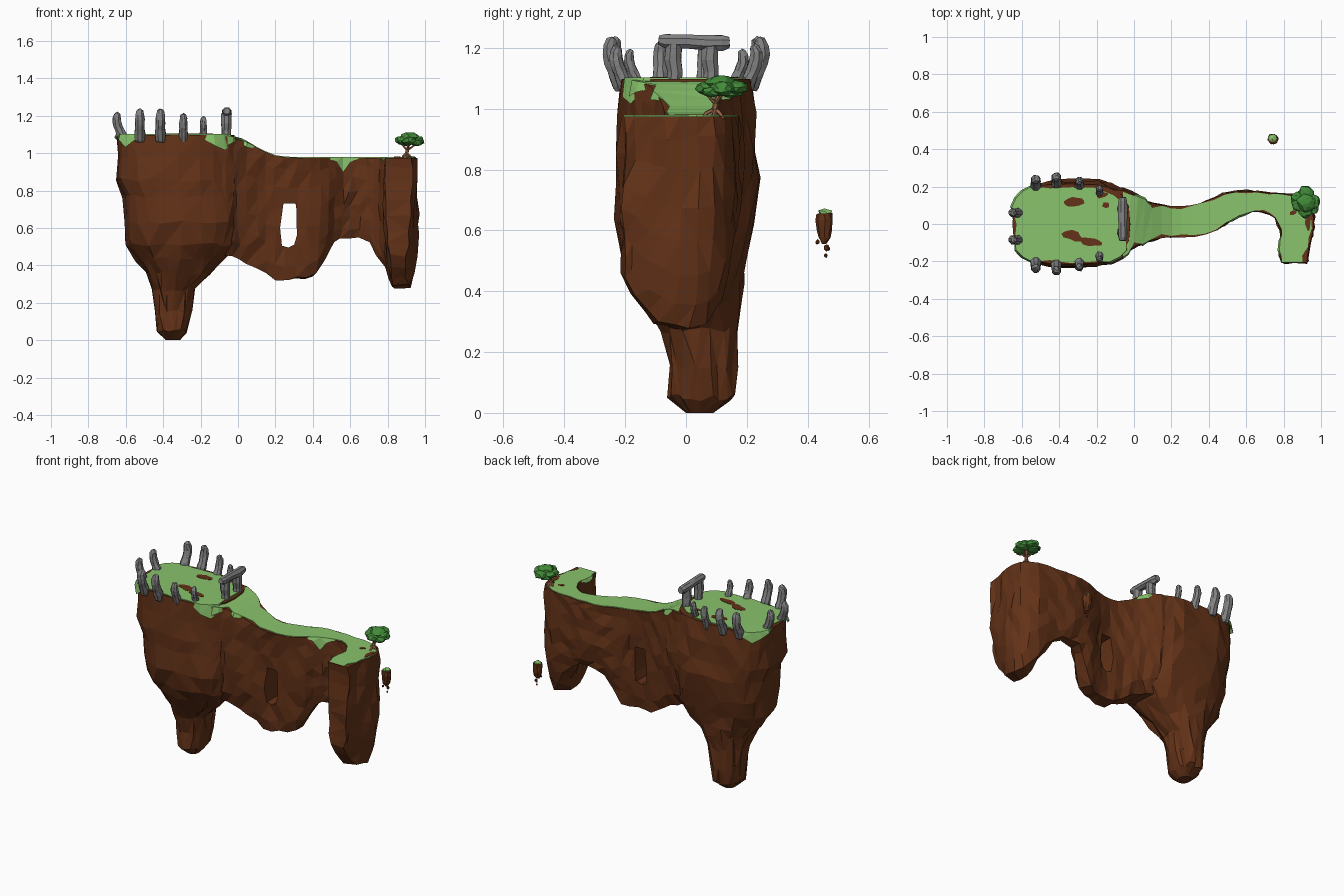
import bpy, bmesh, math, random
from mathutils import Vector as V

if "Cube" in bpy.data.objects:
    bpy.data.objects.remove(bpy.data.objects["Cube"])

random.seed(4)


def mat(name, *c):
    m = bpy.data.materials.new(name)
    m.diffuse_color = (*c, 1)
    m.use_nodes = True
    m.node_tree.nodes["Principled BSDF"].inputs["Base Color"].default_value = m.diffuse_color
    return m


ROCK = mat("earth", .125, .032, .009)
GRASS = mat("grass", .25, .55, .15)
STONE = mat("stone", .22, .22, .225)
LEAF = mat("leaf", .055, .26, .04)
BARK = mat("bark", .33, .14, .065)


def jit(v, a):
    return v + V([random.uniform(-a, a) for _ in range(3)])


def finish(name, bm, m):
    bmesh.ops.recalc_face_normals(bm, faces=bm.faces)
    bmesh.ops.triangulate(bm, faces=bm.faces)
    me = bpy.data.meshes.new(name)
    bm.to_mesh(me)
    bm.free()
    me.materials.append(m)
    ob = bpy.data.objects.new(name, me)
    bpy.context.collection.objects.link(ob)
    return ob


def loft(name, rings, m, closed=True, caps=(True, True)):
    bm = bmesh.new()
    vs = [[bm.verts.new(p) for p in r] for r in rings]
    n = len(vs[0])
    for a, b in zip(vs, vs[1:]):
        for i in range(n if closed else n - 1):
            j = (i + 1) % n
            bm.faces.new((a[i], a[j], b[j], b[i]))
    for use, r in zip(caps, (vs[0], vs[-1])):
        if use and closed:
            bm.faces.new(r)
    return finish(name, bm, m)


def blob(name, loc, size, m, sub=2, j=.1):
    bm = bmesh.new()
    bmesh.ops.create_icosphere(bm, subdivisions=sub, radius=1)
    for v in bm.verts:
        v.co = V([a * b for a, b in zip(jit(v.co, j), size)]) + V(loc)
    return finish(name, bm, m)


def oval(x0, x1, y0, y1, z, p=2.0, n=24):
    r = []
    for i in range(n):
        c, s = math.cos(math.tau * i / n), math.sin(math.tau * i / n)
        r.append(V(((x0 + x1) / 2 + (x1 - x0) / 2 * math.copysign(abs(c) ** (2 / p), c),
                    (y0 + y1) / 2 + (y1 - y0) / 2 * math.copysign(abs(s) ** (2 / p), s), z)))
    return r


# places where the grass hangs over the edge: x, y, radius, depth
SPOTS = [(-.58, -.17, .09, .07), (-.09, -.19, .12, .08), (-.6, .17, .11, .07),
         (.56, .05, .06, .085), (.06, -.1, .05, .03), (.03, .13, .07, .04), (.8, -.1, .06, .03)]


def hang(p):
    d = max(max(0, 1 - math.hypot(p.x - x, p.y - y) / r) * h for x, y, r, h in SPOTS)
    return d * random.uniform(.8, 1.25)


# head of the island: stacked rings tapering to a hanging spike
head = [(-.65, -.02, -.215, .215, 1.097, 3), (-.65, -.01, -.22, .23, .98, 3),
        (-.65, 0, -.23, .235, .86, 2.9), (-.615, 0, -.232, .235, .77, 2.8),
        (-.61, .01, -.23, .225, .63, 2.6), (-.6, 0, -.205, .2, .51, 2.4),
        (-.55, -.07, -.17, .19, .43, 2.3), (-.49, -.16, -.13, .18, .36, 2.2),
        (-.455, -.225, -.08, .175, .27, 2.2), (-.44, -.245, -.06, .165, .15, 2.2),
        (-.43, -.27, -.055, .155, .05, 2.3), (-.385, -.31, 0, .09, 0, 2)]
rings = []
for k, h in enumerate(head):
    r = oval(*h)
    if 0 < k < len(head) - 1:
        r = [jit(p, .011) for p in r]
    rings.append(r)
top_edge = rings[0]
loft("island_head", rings, ROCK)

# ridge and end pillar: back edge, front edge, top and bottom at stations along the path
ridge = [(-.2, .18, -.2, -.18, 1.09, .46), (-.06, .18, -.06, -.17, 1.09, .46),
         (.02, .14, 0, -.12, 1.075, .44), (.1, .11, .1, -.085, 1.03, .39),
         (.2, .095, .2, -.07, .985, .32), (.3, .1, .32, -.07, .975, .33),
         (.38, .12, .44, -.035, .975, .35), (.48, .16, .52, .03, .975, .52),
         (.6, .175, .6, .065, .975, .55), (.72, .165, .69, .065, .975, .52),
         (.86, .15, .755, .03, .975, .38), (.945, .09, .785, -.03, .975, .29),
         (.96, -.02, .79, -.08, .975, .28), (.935, -.12, .785, -.14, .975, .33),
         (.925, -.205, .785, -.205, .975, .45)]


def smooth(rows):
    out = []
    for i in range(len(rows) - 1):
        q = [rows[max(0, min(len(rows) - 1, i + d))] for d in (-1, 0, 1, 2)]
        out += [rows[i], [(-a + 9 * b + 9 * c - d) / 16 for a, b, c, d in zip(*q)]]
    return out + [rows[-1]]


levels = [(0, 1), (.1, 1.03), (.25, 1.03), (.42, 1.05), (.58, 1), (.74, .9), (.88, .76), (1, .5)]
path = smooth(ridge)
rings = []
for xl, yl, xr, yr, zt, zb in path:
    L, R = V((xl, yl, 0)), V((xr, yr, 0))
    mid = (L + R) / 2
    thin = .4 * max(0, 1 - abs(mid.x - .27) / .2)  # hollowed around the window
    sides = []
    for e in (L, R):
        sides.append([jit(mid + (e - mid) * f * (1 - thin * math.sin(math.pi * t)) + V((0, 0, zt + (zb - zt) * t)),
                          .01 if t else 0) for t, f in levels])
    rings.append(sides[0] + sides[1][::-1])
rock = loft("island_ridge", rings, ROCK)

# window through the ridge
hole = [(.235, .505), (.27, .495), (.3, .51), (.315, .56), (.311, .725), (.3, .732), (.243, .73), (.225, .6)]
cut = loft("window_cutter", [[V((x, y, z)) for x, z in hole] for y in (-.3, .3)], ROCK)
cut.hide_render = True
cut.hide_set(True)
b = rock.modifiers.new("window", 'BOOLEAN')
b.operation, b.object, b.solver = 'DIFFERENCE', cut, 'EXACT'

# grass on the head
c = V((-.33, 0, 1.1))
inner, outer = [], []
for p in top_edge:
    d = hang(p)
    out = (p - c).normalized()
    if d > .01:
        inner.append(p + out * .01 + V((0, 0, .005)))
        outer.append(p + out * .02 - V((0, 0, d)))
    else:
        q = p - out * random.uniform(.004, .035)
        inner.append(q + V((0, 0, .005)))
        outer.append(q - V((0, 0, .004)))
loft("head_grass", [inner, outer], GRASS, caps=(True, False))

# grass along the ridge
rows = []
for xl, yl, xr, yr, zt, zb in path[2:]:
    L, R = V((xl, yl, zt)), V((xr, yr, zt))
    n = (L - R).normalized()
    up = V((0, 0, .004))
    row = []
    for e, o in ((L, n), (R, -n)):
        d = hang(e)
        if d > .01:
            pair = [e + o * .018 - V((0, 0, d)), e + o * .008 + up]
        else:
            q = e - o * random.uniform(0, .03 if -.02 < e.x < .3 or e.x > .9 else .012)
            pair = [q - up, q + up]
        row.append(pair)
    rows.append(row[0] + row[1][::-1])
loft("ridge_grass", rows, GRASS, closed=False)

# bare earth patches in the grass
for i, (x, y, z, a, w, t) in enumerate([(-.32, .12, 1.104, .055, .024, .1), (-.33, -.062, 1.104, .055, .026, -.3),
                                        (-.23, -.095, 1.104, .06, .022, -.1), (-.17, .155, 1.104, .03, .014, .3),
                                        (-.15, .1, 1.104, .02, .015, 0), (.85, .06, .981, .018, .012, .4),
                                        (.93, .01, .981, .045, .016, 1.6)]):
    pts = []
    for k in range(11):
        an, s = math.tau * k / 11, random.uniform(.8, 1.2)
        u, v = a * s * math.cos(an), w * s * math.sin(an)
        pts.append(V((x + u * math.cos(t) - v * math.sin(t), y + u * math.sin(t) + v * math.cos(t), z)))
    loft(f"earth_patch_{i}", [pts, [p - V((0, 0, .006)) for p in pts]], ROCK)


def tube(name, pts, m, n=8, j=.002):
    # rings keep one shared sideways axis so the sides do not twist
    rings = []
    whole = (V(pts[-1][0]) - V(pts[0][0])).normalized()
    side = V((1, 0, 0)) if abs(whole.x) < .5 else V((0, 1, 0))
    for i, (p, r) in enumerate(pts):
        d = (V(pts[min(i + 1, len(pts) - 1)][0]) - V(pts[max(i - 1, 0)][0])).normalized()
        a = (side - d * side.dot(d)).normalized()
        e = d.cross(a)
        rings.append([jit(V(p) + r * (a * math.cos(math.tau * (k + .5) / n) + e * math.sin(math.tau * (k + .5) / n)), j)
                      for k in range(n)])
    return loft(name, rings, m)


# ring of curved standing stones: x, y, outward direction, scale
profile = [(.004, 0, .022), (.006, .015, .028), (.014, .045, .03), (.026, .07, .027), (.036, .095, .027),
           (.042, .12, .027), (.042, .145, .024), (.035, .165, .019), (.03, .172, .01)]
stones = [(-.61, .06, -1, 0, .9), (-.61, -.085, -1, 0, .9)]
for s in (1, -1):
    stones += [(-.525, .195 * s, 0, s, 1), (-.415, .208 * s, 0, s, 1),
               (-.292, .195 * s, 0, s, .86), (-.185, .158 * s, 0, s, .7)]
for i, (x, y, ox, oy, s) in enumerate(stones):
    z0 = 1.06 if s > .8 else 1.072
    tube(f"standing_stone_{i}", [((x + ox * o * s, y + oy * o * s, z0 + z * s), r * s)
                                 for o, z, r in profile], STONE)

# stone gate
for i, y in enumerate((-.04, .08)):
    tube(f"gate_post_{i}", [((-.062, y + dy, z), r) for dy, z, r in
                            ((0, 1.07, .028), (.003, 1.12, .026), (-.003, 1.16, .029), (0, 1.21, .029))], STONE)
tube("gate_lintel", [((-.06, y, z), r) for y, z, r in
                     ((-.09, 1.224, .016), (-.07, 1.222, .025), (0, 1.22, .025), (.06, 1.217, .027),
                      (.12, 1.216, .027), (.143, 1.216, .02))], STONE)

# tree
tube("tree_trunk", [((.9, .095, .965), .016), ((.9, .093, .995), .011), ((.907, .1, 1.02), .009),
                    ((.915, .11, 1.06), .007)], BARK, 6, .001)
for i, (x, y) in enumerate(((.03, -.005), (-.025, .01), (.005, -.045), (.015, .03))):
    tube(f"tree_root_{i}", [((.9, .094, 1.0), .007), ((.9 + x * .6, .094 + y * .6, .985), .007),
                            ((.9 + x, .094 + y, .967), .004)], BARK, 5, .001)
for i, (x, y) in enumerate(((-.04, .02), (.05, .02), (.01, -.045))):
    tube(f"tree_branch_{i}", [((.905, .098, 1.015), .006), ((.91 + x, .105 + y, 1.055), .004)], BARK, 5, .001)
for i, (x, y, z, r) in enumerate([(.92, .115, 1.083, .05), (.88, .11, 1.067, .04), (.955, .12, 1.067, .043),
                                  (.915, .07, 1.066, .038), (.92, .165, 1.07, .04), (.87, .14, 1.073, .03),
                                  (.955, .085, 1.055, .032), (.895, .15, 1.055, .035)]):
    blob(f"tree_foliage_{i}", (x, y, z), (r, r, r * .56), LEAF, 2, .12)

# small floating rock with crumbs below
tops = [(.028, .655), (.03, .635), (.026, .6), (.02, .575), (.01, .557)]
loft("floating_rock", [[jit(p, .003) for p in oval(.742 - r, .742 + r, .455 - r, .455 + r, z, 2, 9)]
                       for r, z in tops], ROCK)
blob("floating_rock_grass", (.742, .459, .658), (.026, .024, .012), GRASS, 1, .2)
for i, (x, y, z, r) in enumerate([(.735, .432, .562, .007), (.75, .462, .543, .01),
                                  (.742, .468, .54, .006), (.745, .46, .517, .006)]):
    blob(f"crumb_{i}", (x, y, z), (r, r, r * 1.2), ROCK, 1, .15)
